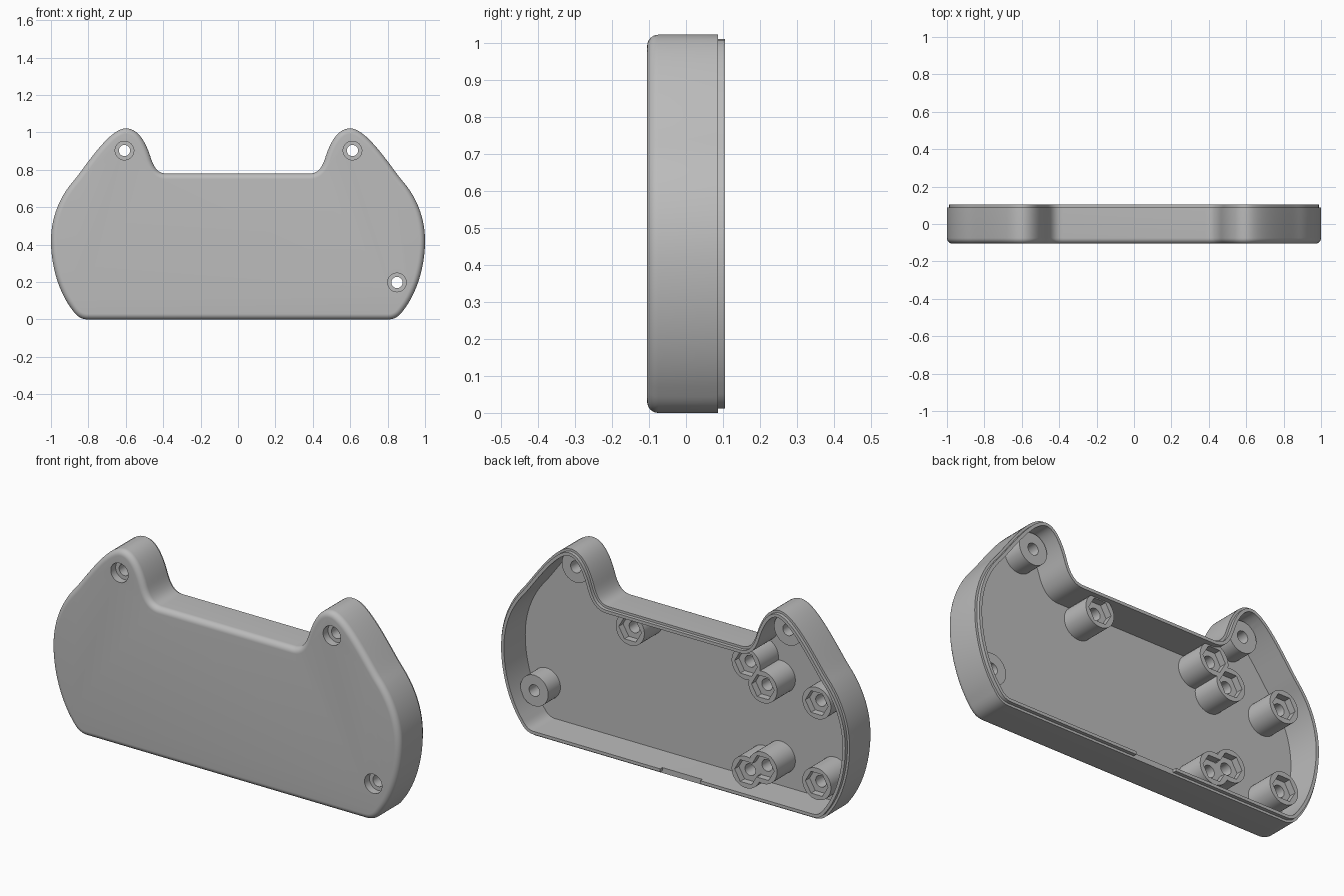
import bpy, bmesh, math
from mathutils import Vector
from mathutils.geometry import interpolate_bezier

old = bpy.data.objects.get("Cube")
if old:
    bpy.data.objects.remove(old, do_unlink=True)

FRONT, FLOOR, RIM, LIP = -0.105, -0.07, 0.087, 0.105   # depths along y
FILLET, LIP_INSET, WALL = 0.03, 0.012, 0.028

grey = bpy.data.materials.new("plain_grey")
grey.use_nodes = True
grey.diffuse_color = (0.5, 0.5, 0.5, 1)
grey.node_tree.nodes["Principled BSDF"].inputs["Base Color"].default_value = (0.5, 0.5, 0.5, 1)


def new_object(name, bm):
    bmesh.ops.recalc_face_normals(bm, faces=bm.faces)
    mesh = bpy.data.meshes.new(name)
    bm.to_mesh(mesh)
    bm.free()
    mesh.materials.append(grey)
    obj = bpy.data.objects.new(name, mesh)
    bpy.context.collection.objects.link(obj)
    return obj


def rod(name, x, z, radius, y0, y1, sides=40):
    """Prism or cylinder along y."""
    bm = bmesh.new()
    rings = []
    for y in (y0, y1):
        rings.append([bm.verts.new((x + radius * math.cos(a), y, z + radius * math.sin(a)))
                      for a in (math.tau * i / sides for i in range(sides))])
    loft(bm, rings)
    return new_object(name, bm)


def loft(bm, rings):
    """Skin consecutive rings and cap both ends."""
    n = len(rings[0])
    for a, b in zip(rings, rings[1:]):
        for i in range(n):
            j = (i + 1) % n
            bm.faces.new((a[i], a[j], b[j], b[i]))
    bm.faces.new(rings[0])
    bm.faces.new(rings[-1])


def combine(target, tool, operation):
    mod = target.modifiers.new(tool.name, 'BOOLEAN')
    mod.operation, mod.solver, mod.object = operation, 'EXACT', tool
    bpy.context.view_layer.objects.active = target
    bpy.ops.object.modifier_apply(modifier=mod.name)
    bpy.data.objects.remove(tool, do_unlink=True)


# Half outline: bottom corner, bulging side, horn, inner notch
segments = [
    ((.80, 0), (.84, 0), (.865, .02), (.885, .05)),
    ((.885, .05), (.955, .14), (1, .28), (1, .42)),
    ((1, .42), (1, .55), (.95, .66), (.88, .74)),
    ((.88, .74), (.82, .81), (.69, 1.022), (.60, 1.022)),
    ((.60, 1.022), (.53, 1.022), (.49, .94), (.465, .86)),
    ((.465, .86), (.445, .80), (.42, .78), (.38, .78)),
]
half = [Vector(segments[0][0])]
for seg in segments:
    half += [p.to_2d() for p in interpolate_bezier(*[Vector((*p, 0)) for p in seg], 15)[1:]]
outline = half + [Vector((-p.x, p.y)) for p in reversed(half)]


def inset_outline(d):
    result = []
    for i, p in enumerate(outline):
        a = (p - outline[i - 1]).normalized()
        b = (outline[(i + 1) % len(outline)] - p).normalized()
        normal = Vector((-a.y - b.y, a.x + b.x)).normalized()
        result.append(p + normal * d / max(normal.dot(Vector((-a.y, a.x))), 0.5))
    return result


# Shell: rounded front, side wall, stepped lip, inside wall and floor
steps = [(FILLET * (1 - math.sin(t)), FRONT + FILLET * (1 - math.cos(t)))
         for t in (math.pi / 2 * i / 8 for i in range(9))]
steps += [(0, RIM), (LIP_INSET, RIM), (LIP_INSET, LIP), (WALL, LIP), (WALL, FLOOR)]
bm = bmesh.new()
loft(bm, [[bm.verts.new((p.x, y, p.y)) for p in inset_outline(d)] for d, y in steps])
case = new_object("case_shell", bm)

screws = [(-.607, .903), (.612, .903), (.85, .198)]
standoffs = [(.265, .69), (-.40, .69), (-.40, .128),
             (-.497, .595), (-.806, .595), (-.497, .176), (-.806, .176)]
BASE, SCREW_TOP, HEX_TOP = FLOOR - .015, .03, .08

# Posts grow out of the floor
for x, z in screws:
    combine(case, rod("screw_post", x, z, .08, BASE, SCREW_TOP), 'UNION')
for x, z in standoffs:
    combine(case, rod("nut_standoff", x, z, .082, BASE, HEX_TOP), 'UNION')

# Screw holes with front counterbores
for x, z in screws:
    combine(case, rod("screw_hole", x, z, .03, FRONT - .1, LIP), 'DIFFERENCE')
    combine(case, rod("counterbore", x, z, .05, FRONT - .1, FRONT + .04), 'DIFFERENCE')

# Hexagonal nut pockets with blind holes
for x, z in standoffs:
    combine(case, rod("nut_pocket", x, z, .065, HEX_TOP - .035, LIP + .1, 6), 'DIFFERENCE')
    combine(case, rod("blind_hole", x, z, .03, FLOOR + .03, LIP + .1), 'DIFFERENCE')

# Gap in the bottom lip
bm = bmesh.new()
bmesh.ops.create_cube(bm, size=1)
for v in bm.verts:
    v.co = Vector((-.04 + v.co.x * .23, RIM + .1 + v.co.y * .2, v.co.z * .12))
combine(case, new_object("lip_gap", bm), 'DIFFERENCE')

bpy.ops.object.select_all(action='DESELECT')
case.select_set(True)
bpy.context.view_layer.objects.active = case
bpy.ops.object.shade_smooth_by_angle(angle=math.radians(30))
